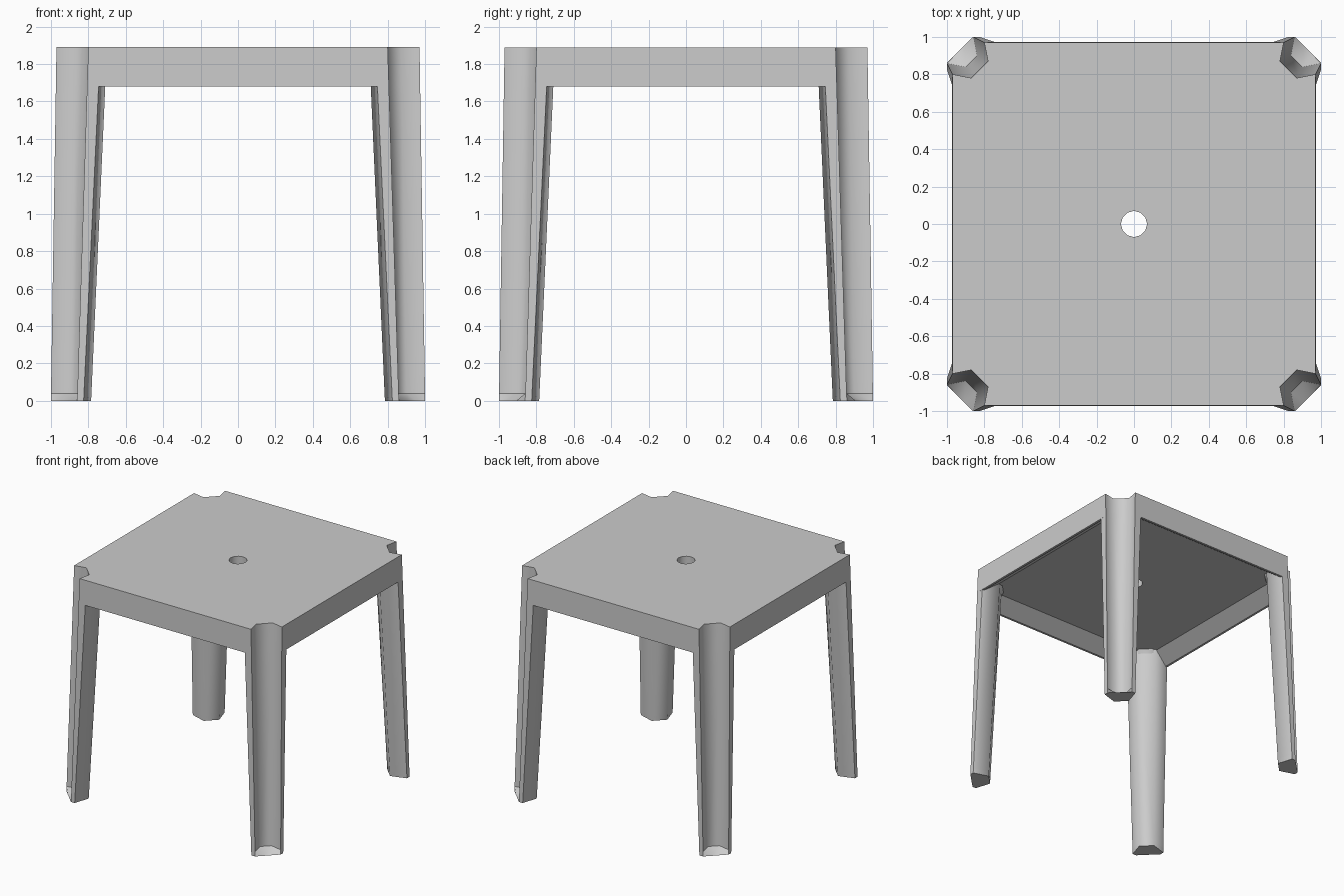
import bpy, bmesh
from math import sin, cos, pi, radians

if "Cube" in bpy.data.objects:
    bpy.data.objects.remove(bpy.data.objects["Cube"], do_unlink=True)

grey = bpy.data.materials.new("light_grey_plastic")
grey.use_nodes = True
grey.diffuse_color = (0.6, 0.6, 0.6, 1)
grey.node_tree.nodes["Principled BSDF"].inputs["Base Color"].default_value = (0.6, 0.6, 0.6, 1)

TOP, RIM, CEILING = 1.89, 1.68, 1.77


def finish(name, bm):
    """Smooth only across gentle upright edges, then make the object."""
    bmesh.ops.recalc_face_normals(bm, faces=bm.faces)
    for f in bm.faces:
        f.smooth = True
    for e in bm.edges:
        level = abs(e.verts[0].co.z - e.verts[1].co.z) < 0.01
        e.smooth = not level and e.calc_face_angle(pi) < radians(62)
    mesh = bpy.data.meshes.new(name)
    bm.to_mesh(mesh)
    bm.free()
    mesh.materials.append(grey)
    obj = bpy.data.objects.new(name, mesh)
    bpy.context.collection.objects.link(obj)


def loft(bm, rings):
    """Join rings of points with quads and return the vertex rings."""
    loops = [[bm.verts.new(p) for p in ring] for ring in rings]
    for a, b in zip(loops, loops[1:]):
        for i in range(len(a)):
            j = (i + 1) % len(a)
            bm.faces.new((a[i], a[j], b[j], b[i]))
    return loops


def swap(points):
    """Complete a half profile by mirroring it across the corner diagonal."""
    return points + [(y, x) for x, y in reversed(points)]


def mix(a, b, t):
    return [(p[0] + (q[0] - p[0]) * t, p[1] + (q[1] - p[1]) * t) for p, q in zip(a, b)]


# Hollowed corner at the seat top and where the line of it meets the floor
scoop_top = swap([(0.80, 0.97), (0.78, 0.87)])
scoop_floor = swap([(0.86, 1.0), (0.84, 0.90)])


def scoop(z):
    return mix(scoop_floor, scoop_top, z / TOP)


def ring_of_corners(corner, z):
    """Repeat one corner by quarter turns around the seat."""
    ring = []
    for k in range(4):
        c, s = round(cos(k * pi / 2)), round(sin(k * pi / 2))
        ring += [(x * c + y * s, y * c - x * s, z) for x, y in corner]
    return ring


# Seat with a skirt, sloped underside and a round centre hole
bm = bmesh.new()
outer = loft(bm, [
    ring_of_corners(scoop_top, TOP),
    ring_of_corners(scoop(RIM), RIM),
    ring_of_corners(swap([(0.76, 0.955), (0.74, 0.84)]), RIM),
    ring_of_corners(swap([(0.72, 0.83), (0.71, 0.79)]), CEILING),
])
hole = loft(bm, [
    [(0.07 * cos(i * pi / 6), 0.07 * sin(i * pi / 6), z) for i in range(12)]
    for z in (TOP, CEILING)
])
for rim, bore in ((outer[0], hole[0]), (outer[-1], hole[-1])):
    edges = [bm.edges.get((r[i - 1], r[i])) for r in (rim, bore) for i in range(len(r))]
    bmesh.ops.triangle_fill(bm, edges=edges, use_beauty=True)
finish("seat", bm)


# Splayed legs with a hollowed outer corner and a filled foot
def leg_ring(z, groove, foot=0.0):
    t = z / RIM
    edge, inner = mix([(0.825, 1.0), (0.785, 0.87)], [(0.745, 0.973), (0.705, 0.82)], t)
    inside = swap([inner])
    return ([(*edge, z)] + [(x, y, z) for x, y in groove] + [(edge[1], edge[0], z)]
            + [(x, y, z) for x, y in reversed(inside)])


chord = swap([(0.86, 1.0), (0.907, 0.953)])
for side_y, end in ((-1, "front"), (1, "back")):
    for side_x, side in ((1, "left"), (-1, "right")):
        bm = bmesh.new()
        rings = [leg_ring(0, chord), leg_ring(0.04, scoop(0.04)), leg_ring(RIM, scoop(RIM))]
        # The inner wall runs up to the underside of the seat
        rings[-1][-2:] = [(x, y, CEILING + 0.01) for x, y, z in rings[-1][-2:]]
        rings = [[(x * side_x, y * side_y, z) for x, y, z in r] for r in rings]
        loops = loft(bm, rings)
        bm.faces.new(loops[0])
        bm.faces.new(loops[-1])
        finish(f"{end}_{side}_leg", bm)
